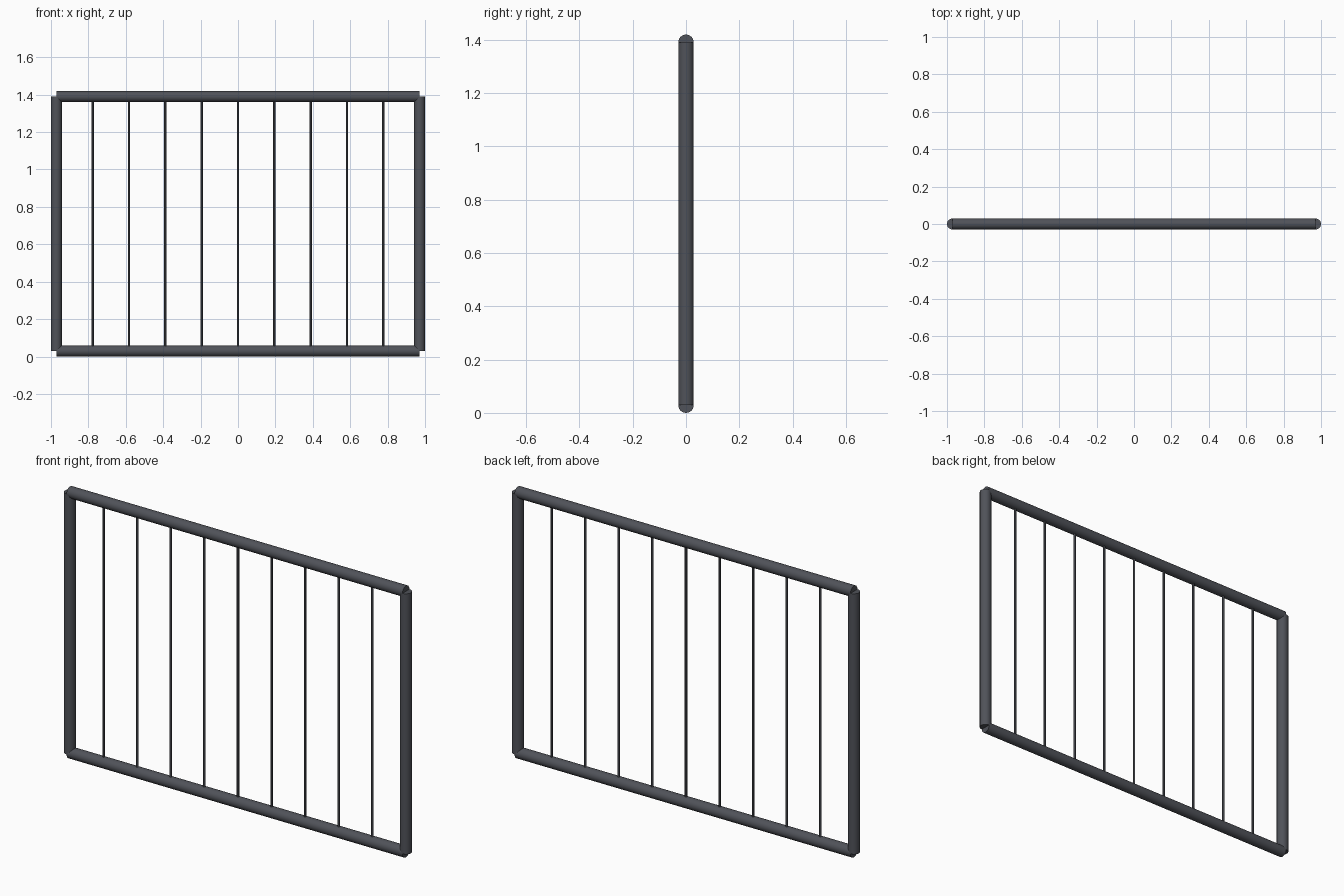
import bpy
from mathutils import Vector

cube = bpy.data.objects.get("Cube")
if cube:
    bpy.data.objects.remove(cube, do_unlink=True)

HALF_W, LOW, HIGH = 0.971, 0.029, 1.39
FRAME_R, BAR_R, BARS = 0.029, 0.006, 9

metal = bpy.data.materials.new("dark grey metal")
metal.use_nodes = True
colour = (0.08, 0.085, 0.1, 1)
metal.diffuse_color = colour
metal.node_tree.nodes["Principled BSDF"].inputs["Base Color"].default_value = colour


def tube(name, start, end, radius, sides):
    """Capped straight tube between two points."""
    a, b = Vector(start), Vector(end)
    bpy.ops.mesh.primitive_cylinder_add(vertices=sides, radius=radius,
                                        depth=(b - a).length, location=(a + b) / 2)
    ob = bpy.context.object
    ob.name = name
    ob.rotation_euler = (b - a).to_track_quat("Z", "Y").to_euler()
    ob.data.materials.append(metal)
    bpy.ops.object.shade_smooth_by_angle()


# Outer frame: two posts and two rails meeting on their centre lines
for side, x in (("right", -HALF_W), ("left", HALF_W)):
    tube(side + "_post", (x, 0, LOW), (x, 0, HIGH), FRAME_R, 24)
for level, z in (("bottom", LOW), ("top", HIGH)):
    tube(level + "_rail", (-HALF_W, 0, z), (HALF_W, 0, z), FRAME_R, 24)

# Thin upright bars, evenly spaced
step = 2 * HALF_W / (BARS + 1)
for i in range(1, BARS + 1):
    x = -HALF_W + i * step
    tube(f"upright_bar_{i}", (x, 0, LOW), (x, 0, HIGH), BAR_R, 12)
